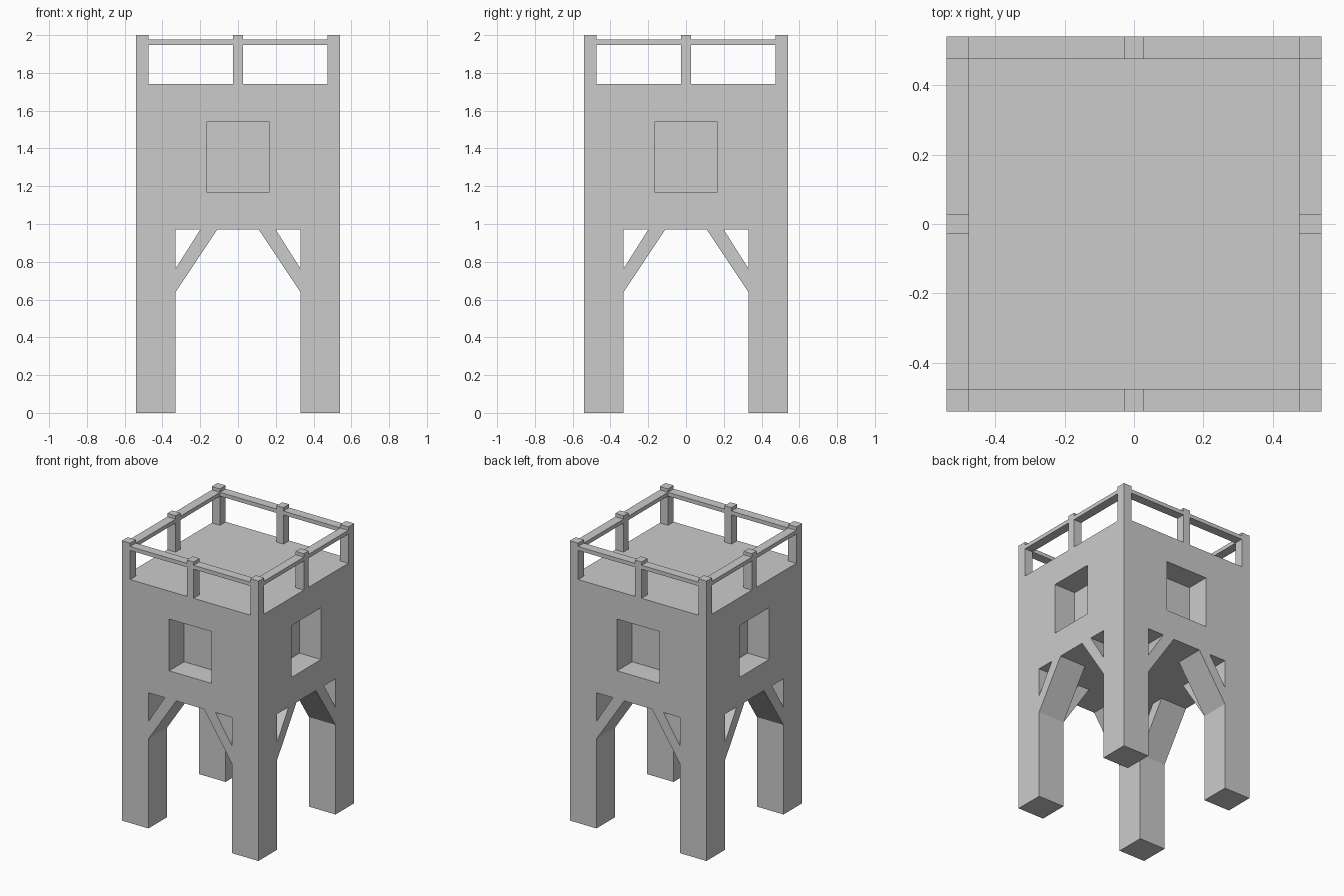
import bpy, bmesh
from math import pi
from mathutils import Matrix, Vector

if "Cube" in bpy.data.objects:
    bpy.data.objects.remove(bpy.data.objects["Cube"])

W = 0.54          # half width of tower
LEG = 0.33        # inner face of legs
POST = 0.475      # inner face of railing posts
BASE, DECK, TOP = 0.97, 1.74, 2.0


def prism(bm, profile, y0, y1):
    """Extrude an x-z profile from y0 to y1."""
    face = bm.faces.new([bm.verts.new((x, y0, z)) for x, z in profile])
    ext = bmesh.ops.extrude_face_region(bm, geom=[face], use_keep_orig=True)
    verts = [g for g in ext["geom"] if isinstance(g, bmesh.types.BMVert)]
    bmesh.ops.translate(bm, verts=verts, vec=Vector((0, y1 - y0, 0)))


def box(bm, x0, x1, y0, y1, z0, z1):
    prism(bm, [(x0, z0), (x1, z0), (x1, z1), (x0, z1)], y0, y1)


def make(name, build, turn=0):
    """Make an object from a bmesh builder, turned in quarter steps about z."""
    bm = bmesh.new()
    build(bm)
    bmesh.ops.rotate(bm, verts=bm.verts, cent=(0, 0, 0),
                     matrix=Matrix.Rotation(turn * pi / 2, 3, 'Z'))
    bmesh.ops.recalc_face_normals(bm, faces=bm.faces)
    me = bpy.data.meshes.new(name)
    bm.to_mesh(me)
    bm.free()
    ob = bpy.data.objects.new(name, me)
    bpy.context.collection.objects.link(ob)
    return ob


def braces(bm):
    for s in (-1, 1):
        prism(bm, [(s * x, z) for x, z in
                   ((LEG, 0.64), (LEG, 0.765), (0.2, BASE), (0.11, BASE))], -W, -LEG)


def rails(bm):
    box(bm, -POST, -0.027, -W, -POST, 1.948, 1.976)
    box(bm, 0.027, POST, -W, -POST, 1.948, 1.976)


# Cabin block with a window recess in every side
cabin = make("cabin", lambda bm: box(bm, -W, W, -W, W, BASE, DECK))
for k, side in enumerate(("front", "right", "back", "left")):
    cutter = make(side + "_window_cutter",
                  lambda bm: box(bm, -0.167, 0.167, -W - 0.1, -W + 0.17, 1.17, 1.54), k)
    cutter.hide_render = True
    cutter.hide_viewport = True
    cutter.display_type = 'WIRE'
    mod = cabin.modifiers.new(side + "_window", 'BOOLEAN')
    mod.operation = 'DIFFERENCE'
    mod.solver = 'EXACT'
    mod.object = cutter

    # Leg, diagonal braces and railing for this side
    make(side + "_leg", lambda bm: box(bm, -W, -LEG, -W, -LEG, 0, BASE), k)
    make(side + "_braces", braces, k)
    make(side + "_corner_post", lambda bm: box(bm, -W, -POST, -W, -POST, DECK, TOP), k)
    make(side + "_middle_post", lambda bm: box(bm, -0.027, 0.027, -W, -POST, DECK, TOP), k)
    make(side + "_rails", rails, k)
